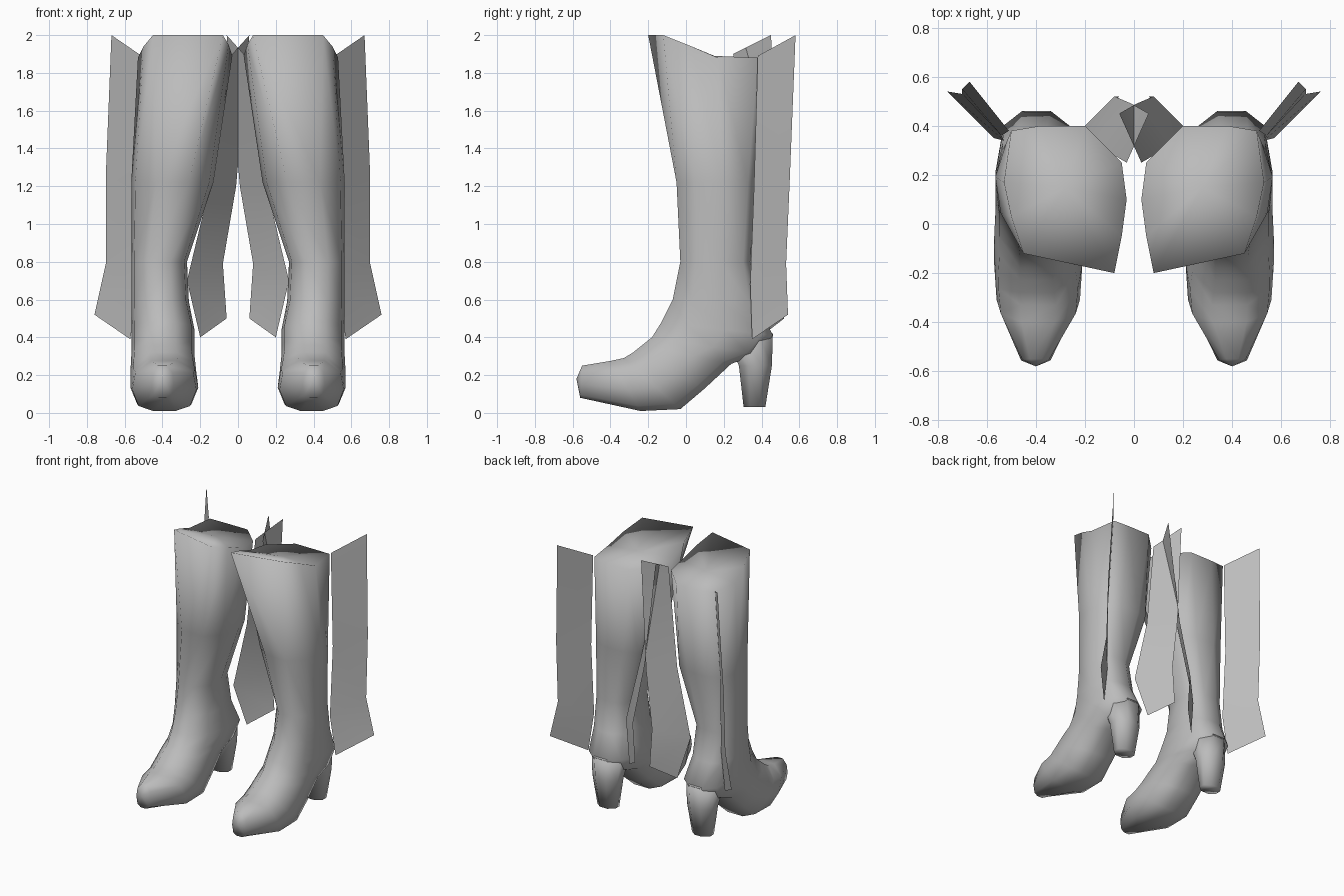
import bpy, bmesh, math

cube = bpy.data.objects.get("Cube")
if cube:
    bpy.data.objects.remove(cube, do_unlink=True)

grey = bpy.data.materials.new("plain_grey")
grey.use_nodes = True
colour = (0.5, 0.5, 0.5, 1)
grey.diffuse_color = colour
grey.node_tree.nodes["Principled BSDF"].inputs["Base Color"].default_value = colour


def finish(bm, name, side, closed=True):
    """Turn a bmesh into a smooth object, flipped to the given side."""
    for v in bm.verts:
        v.co.x *= side
    if closed:
        bmesh.ops.recalc_face_normals(bm, faces=bm.faces)
    for f in bm.faces:
        f.smooth = True
    me = bpy.data.meshes.new(name)
    bm.to_mesh(me)
    bm.free()
    me.materials.append(grey)
    ob = bpy.data.objects.new(name, me)
    bpy.context.collection.objects.link(ob)


def bridge(bm, rings, loop=True):
    """Join neighbouring rows of vertices with quads."""
    for a, b in zip(rings, rings[1:]):
        n = len(a)
        for i in range(n if loop else n - 1):
            j = (i + 1) % n
            bm.faces.new((a[i], a[j], b[j], b[i]))


def fan(bm, ring, tip):
    t = bm.verts.new(tip)
    for i in range(len(ring)):
        bm.faces.new((ring[i], ring[i - 1], t))


# Cross-section: x and front-to-back position, each from -1 to 1
SECTION = [(-.4, -1), (.4, -1), (.9, -.55), (1, .15),
           (.8, .8), (.35, 1), (-.35, 1), (-.8, .8), (-1, .15), (-.9, -.55)]

# Top rim: x, y, z
RIM = [(.08, -.2, 2), (.45, -.12, 2), (.5, .03, 1.94), (.53, .17, 1.88),
       (.5, .38, 1.88), (.38, .4, 1.87), (.2, .4, 1.87), (.05, .25, 1.88),
       (.03, .1, 1.89), (.05, -.05, 1.95)]

# Boot stations: front y, z, back y, z, inner x, outer x
STATIONS = [
    (-.05, 1.22, .37, 1.22, .13, .565),
    (-.03, .8, .34, .8, .27, .565),
    (-.07, .6, .38, .58, .26, .565),
    (-.13, .48, .46, .41, .23, .565),
    (-.18, .4, .38, .31, .23, .565),
    (-.23, .36, .24, .26, .23, .565),
    (-.28, .32, .1, .13, .22, .57),
    (-.33, .29, -.03, .02, .21, .57),
    (-.4, .275, -.24, .01, .22, .56),
    (-.55, .25, -.56, .08, .34, .46),
]


def boot(name, side):
    bm = bmesh.new()
    rings = [[bm.verts.new(p) for p in RIM]]
    for fy, fz, by, bz, x0, x1 in STATIONS:
        ring = []
        for u, w in SECTION:
            t = (w + 1) / 2
            ring.append(bm.verts.new(((x0 + x1) / 2 + u * (x1 - x0) / 2,
                                      fy + (by - fy) * t, fz + (bz - fz) * t)))
        rings.append(ring)
    bridge(bm, rings)
    fan(bm, rings[0], (.28, .15, 1.89))
    fan(bm, rings[-1], (.4, -.58, .18))
    finish(bm, name, side)


# Heel levels: z, front y, back y, inner x, outer x
HEEL = [(.42, .2, .46, .27, .52), (.25, .28, .455, .29, .5), (.03, .305, .42, .32, .47)]


def heel(name, side):
    bm = bmesh.new()
    rings = []
    for z, y0, y1, x0, x1 in HEEL:
        ring = []
        for k in range(8):
            a = math.radians(22.5 + 45 * k)
            ring.append(bm.verts.new(((x0 + x1) / 2 + math.cos(a) * (x1 - x0) * .54,
                                      (y0 + y1) / 2 + math.sin(a) * (y1 - y0) * .54, z)))
        rings.append(ring)
    bridge(bm, rings)
    bm.faces.new(rings[0])
    bm.faces.new(rings[-1])
    finish(bm, name, side)


def fin(name, side, attached, free):
    bm = bmesh.new()
    bridge(bm, [[bm.verts.new(p) for p in row] for row in (attached, free)], loop=False)
    finish(bm, name, side, closed=False)


OUTER = ([(.51, .38, 1.89), (.54, .36, 1.2), (.53, .34, .68), (.57, .35, .39)],
         [(.67, .58, 2), (.7, .55, 1.25), (.7, .53, .79), (.76, .54, .52)])
INNER = ([(.03, .25, 1.9), (.15, .32, 1.2), (.27, .33, .7), (.2, .39, .4)],
         [(-.06, .45, 2), (.01, .49, 1.2), (.08, .52, .79), (.06, .52, .5)])

for label, side in (("left", 1), ("right", -1)):
    boot(label + "_boot", side)
    heel(label + "_heel", side)
    fin(label + "_outer_fin", side, *OUTER)
    fin(label + "_inner_fin", side, *INNER)
